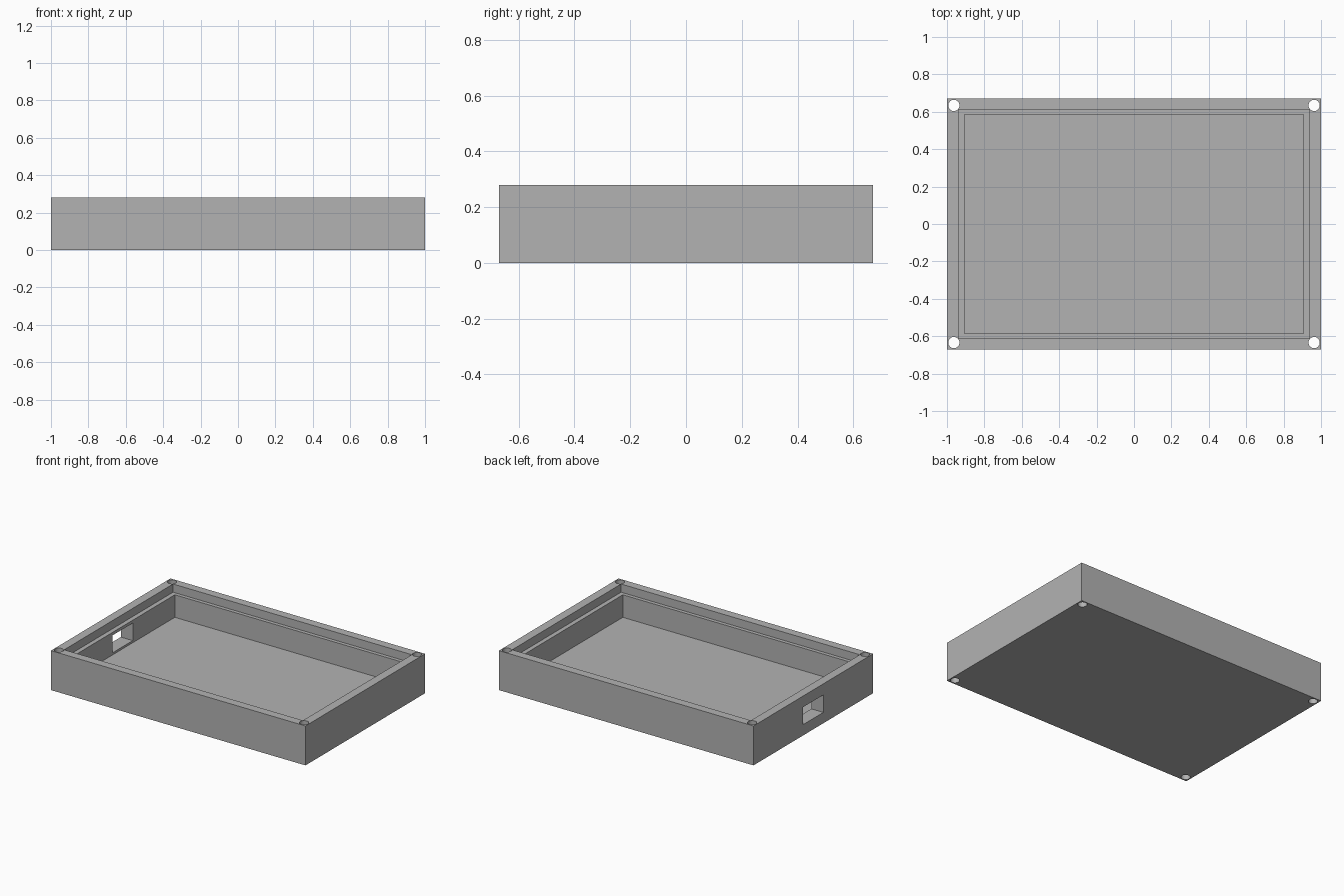
import bpy
import math

default = bpy.data.objects.get("Cube")
if default:
    bpy.data.objects.remove(default, do_unlink=True)

# Overall sizes
HALF_X, HALF_Y, HEIGHT = 1.0, 0.671, 0.28
FLOOR, LEDGE = 0.062, 0.222

grey = bpy.data.materials.new("plain_grey")
grey.use_nodes = True
colour = (0.45, 0.45, 0.45, 1)
grey.diffuse_color = colour
grey.node_tree.nodes["Principled BSDF"].inputs["Base Color"].default_value = colour


def box(name, x, y, z):
    """Box spanning the given (low, high) pairs."""
    spans = (x, y, z)
    bpy.ops.mesh.primitive_cube_add(size=1, location=[(a + b) / 2 for a, b in spans])
    ob = bpy.context.object
    ob.name = name
    ob.scale = [b - a for a, b in spans]
    bpy.ops.object.transform_apply(location=True, rotation=True, scale=True)
    ob.data.materials.append(grey)
    return ob


def cut(target, cutter):
    """Subtract the cutter from the target and discard it."""
    cutter.hide_render = True
    mod = target.modifiers.new("cut", 'BOOLEAN')
    mod.operation = 'DIFFERENCE'
    mod.solver = 'EXACT'
    mod.object = cutter
    bpy.context.view_layer.objects.active = target
    bpy.ops.object.modifier_apply(modifier=mod.name)
    bpy.data.objects.remove(cutter, do_unlink=True)


# Solid body of the open case
case = box("open_case", (-HALF_X, HALF_X), (-HALF_Y, HALF_Y), (0, HEIGHT))

# Deep cavity, then the wider lid recess that leaves a ledge
cut(case, box("cavity", (-0.906, 0.906), (-0.585, 0.585), (FLOOR, 0.5)))
cut(case, box("lid_recess", (-0.938, 0.938), (-0.611, 0.611), (LEDGE, 0.5)))

# Connector window through the wall on the -x side
cut(case, box("connector_window", (-1.1, -0.8), (-0.113, 0.113), (0.077, 0.201)))

# Screw holes through the four corners
for sx in (-1, 1):
    for sy in (-1, 1):
        bpy.ops.mesh.primitive_cylinder_add(
            vertices=32, radius=0.03, depth=1, location=(sx * 0.963, sy * 0.634, 0.1))
        hole = bpy.context.object
        hole.name = "screw_hole"
        hole.data.materials.append(grey)
        cut(case, hole)

# Round hole walls, crisp box edges
bpy.ops.object.select_all(action='DESELECT')
case.select_set(True)
bpy.context.view_layer.objects.active = case
bpy.ops.object.shade_smooth_by_angle(angle=math.radians(30))
